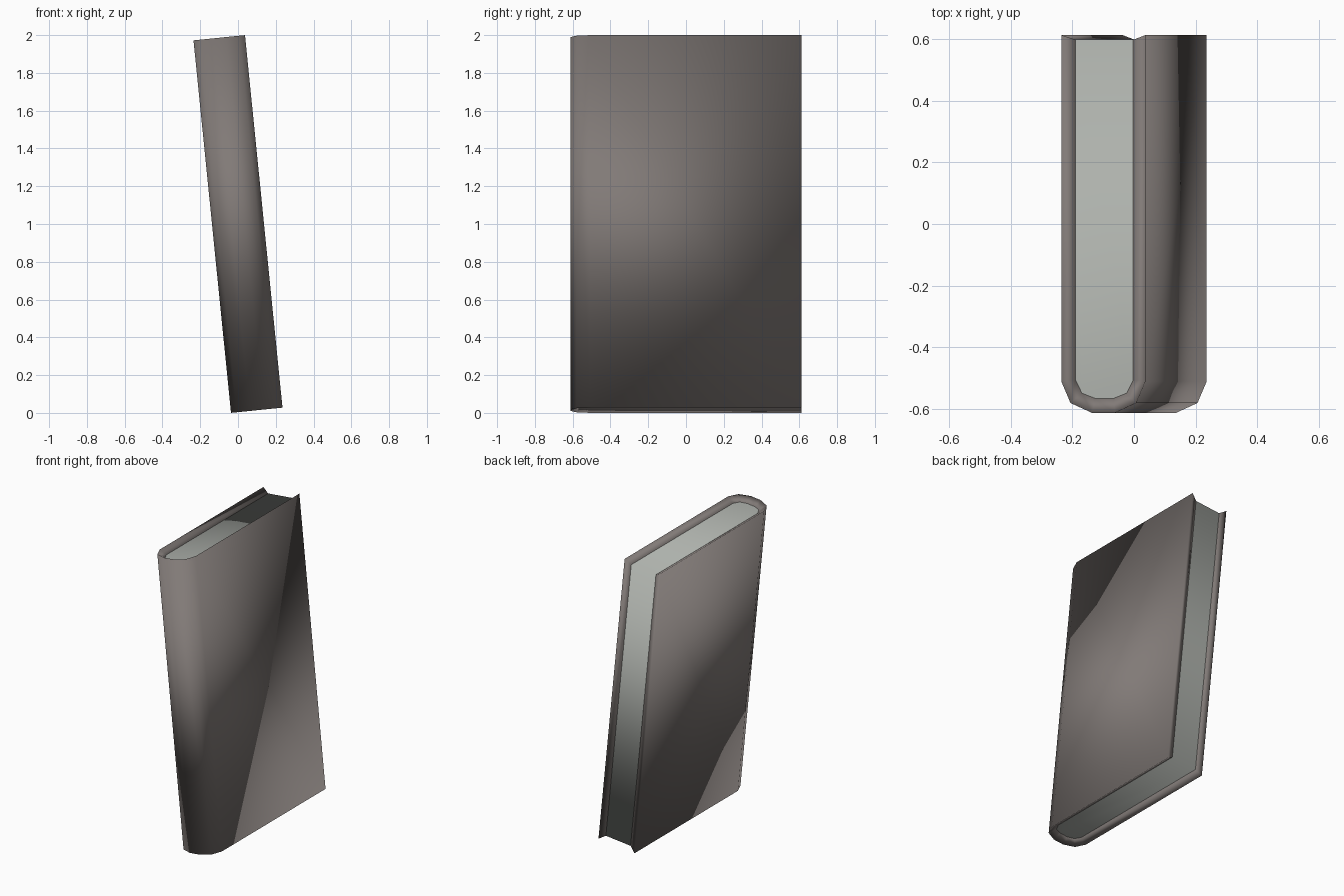
import bpy, bmesh, math
from mathutils import Matrix

if "Cube" in bpy.data.objects:
    bpy.data.objects.remove(bpy.data.objects["Cube"])

H = 0.991          # half height of the covers
PAGE_H = 0.96      # half height of the page block
# Leaning pose: tilted about y, centred at z = 1
POSE = Matrix.Translation((0, 0, 1)) @ Matrix.Rotation(math.radians(-5.75), 4, 'Y')


def material(name, rgb):
    m = bpy.data.materials.new(name)
    m.diffuse_color = (*rgb, 1)
    m.use_nodes = True
    m.node_tree.nodes["Principled BSDF"].inputs["Base Color"].default_value = m.diffuse_color
    return m


def mirrored(half):
    """Half profile from the back edge to the spine, mirrored to a full U."""
    return half + [(-x, y) for x, y in reversed(half)]


def finish(bm, name, mat):
    bmesh.ops.recalc_face_normals(bm, faces=bm.faces)
    for f in bm.faces:
        f.smooth = True
    me = bpy.data.meshes.new(name)
    bm.to_mesh(me)
    bm.free()
    me.transform(POSE)
    me.materials.append(mat)
    ob = bpy.data.objects.new(name, me)
    bpy.context.collection.objects.link(ob)


def ring(bm, profile, z):
    return [bm.verts.new((x, y, z)) for x, y in profile]


outer = mirrored([(0.137, 0.612), (0.137, -0.51), (0.107, -0.58), (0.037, -0.612)])
inner = mirrored([(0.094, 0.597), (0.094, -0.505), (0.073, -0.548), (0.03, -0.565)])

# Cover: outer wall wrapped round the spine, rims sloping in to the pages
bm = bmesh.new()
ob_, ot = ring(bm, outer, -H), ring(bm, outer, H)
ib, it = ring(bm, inner, -PAGE_H), ring(bm, inner, PAGE_H)
for i in range(len(outer) - 1):
    for a, b in ((ob_, ot), (ot, it), (it, ib), (ib, ob_)):
        bm.faces.new((a[i], a[i + 1], b[i + 1], b[i]))
for i in (0, -1):
    bm.faces.new((ob_[i], ot[i], it[i], ib[i]))
finish(bm, "book_cover", material("grey brown cover", (0.22, 0.195, 0.185)))

# Page block filling the inside of the cover
bm = bmesh.new()
b, t = ring(bm, inner, -PAGE_H), ring(bm, inner, PAGE_H)
bm.faces.new(b)
bm.faces.new(t)
bm.faces.new((b[0], b[-1], t[-1], t[0]))
finish(bm, "page_block", material("pale grey pages", (0.42, 0.44, 0.41)))
